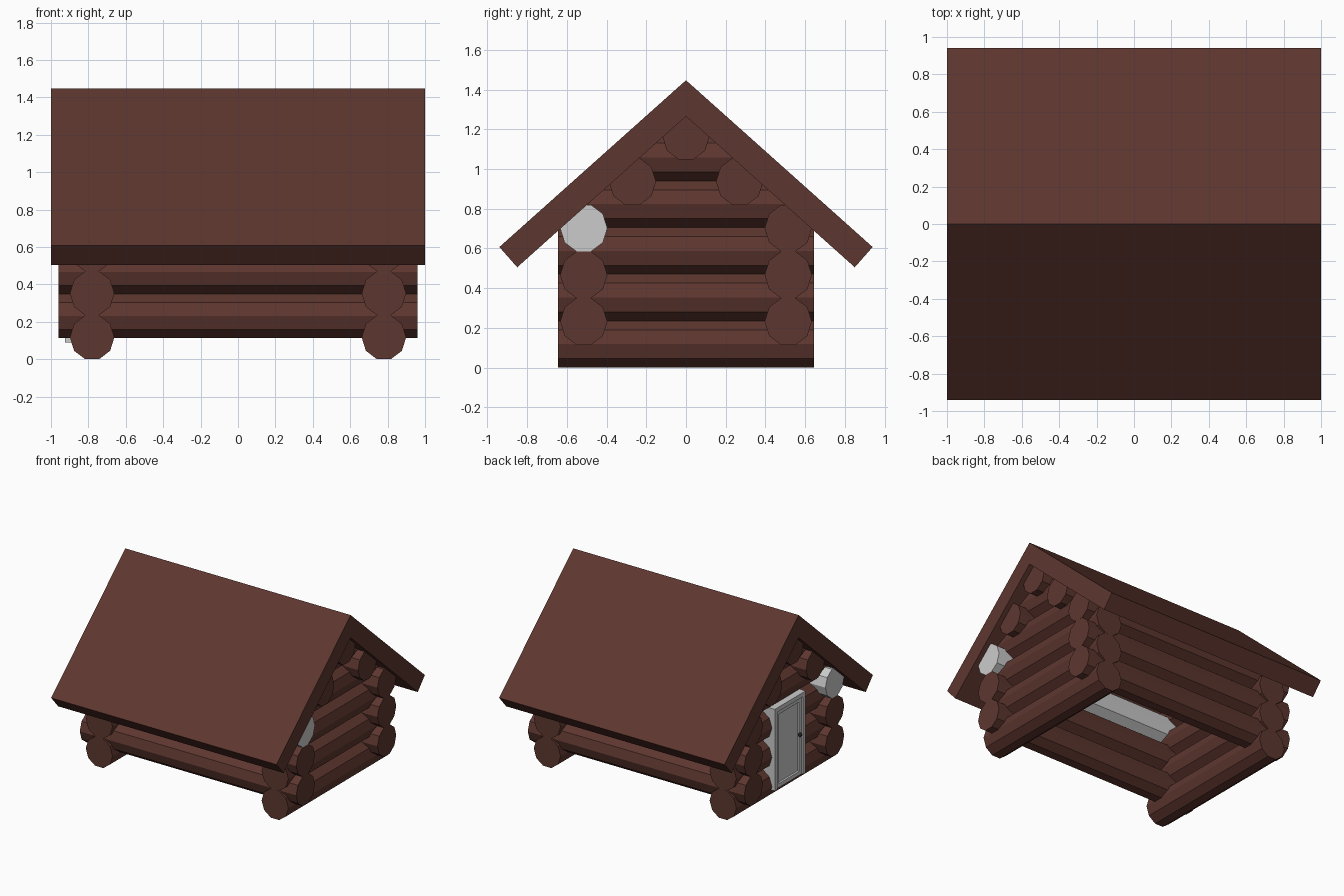
import bpy, bmesh, math
from mathutils import Vector

if "Cube" in bpy.data.objects:
    bpy.data.objects.remove(bpy.data.objects["Cube"])


def material(name, rgb):
    m = bpy.data.materials.new(name)
    m.diffuse_color = (*rgb, 1)
    m.use_nodes = True
    m.node_tree.nodes["Principled BSDF"].inputs["Base Color"].default_value = m.diffuse_color
    return m


brown = material("dark_wood", (0.11, 0.037, 0.028))
black = material("dark_metal", (0.02, 0.02, 0.02))


def finish(name, bm, mat=None):
    bmesh.ops.recalc_face_normals(bm, faces=bm.faces)
    me = bpy.data.meshes.new(name)
    bm.to_mesh(me)
    bm.free()
    if mat:
        me.materials.append(mat)
    ob = bpy.data.objects.new(name, me)
    bpy.context.collection.objects.link(ob)
    return ob


def prism(name, profile, half, axis, mat=None):
    """Extrude an (offset, z) profile from -half to +half along x or y."""
    bm = bmesh.new()
    place = (lambda u, z, t: (t, u, z)) if axis == "x" else (lambda u, z, t: (u, t, z))
    face = bm.faces.new([bm.verts.new(place(u, z, -half)) for u, z in profile])
    ext = bmesh.ops.extrude_face_region(bm, geom=[face])["geom"]
    verts = [v for v in ext if isinstance(v, bmesh.types.BMVert)]
    bmesh.ops.translate(bm, verts=verts, vec=Vector(place(0, 0, 2 * half)))
    return finish(name, bm, mat)


def log(name, u, z, half, axis, mat=brown):
    ring = [(u + 0.119 * math.cos(i * math.tau / 10),
             z + 0.1235 * math.sin(i * math.tau / 10)) for i in range(10)]
    return prism(name, ring, half, axis, mat)


def box(name, x0, x1, y0, y1, z0, z1, mat=None):
    return prism(name, [(y0, z0), (y1, z0), (y1, z1), (y0, z1)], (x1 - x0) / 2, "x", mat)


STEP = 0.235

# Gable wall logs, shortened toward the ridge
for side, s in (("left", -1), ("right", 1)):
    for k, half in enumerate((0.645, 0.645, 0.645, 0.5, 0.29)):
        log(f"{side}_gable_log_{k + 1}", s * 0.78, 0.1175 + STEP * k, half, "y")

# Long wall logs; the top front one is left unpainted
for side, s in (("front", -1), ("back", 1)):
    for k in range(3):
        bare = side == "front" and k == 2
        log(f"{side}_wall_log_{k + 1}", s * 0.515, 0.232 + STEP * k, 0.96, "x",
            None if bare else brown)

# Roof purlins and ridge log
for side, s in (("front", -1), ("back", 1)):
    log(f"{side}_purlin", s * 0.27, 0.937, 0.96, "x")
log("ridge_log", 0, 1.165, 0.96, "x")

# Gabled roof slab
prism("roof", [(0, 1.447), (0.94, 0.607), (0.85, 0.505), (0, 1.265),
               (-0.85, 0.505), (-0.94, 0.607)], 1.0, "x", brown)

# Door frame on the left gable
for name, y0, y1, z0, z1 in (("front_door_jamb", -0.195, -0.16, 0.09, 0.745),
                             ("back_door_jamb", 0.16, 0.195, 0.09, 0.745),
                             ("door_lintel", -0.16, 0.16, 0.71, 0.745)):
    box(name, -0.925, -0.80, y0, y1, z0, z1).location.x = -0.8625

# Door leaf with a recessed panel
bm = bmesh.new()
bmesh.ops.create_cube(bm, size=1)
for v in bm.verts:
    v.co = (-0.86 + v.co.x * 0.11, v.co.y * 0.32, 0.40 + v.co.z * 0.62)
outer = [f for f in bm.faces if f.calc_center_median().x < -0.9]
bmesh.ops.inset_region(bm, faces=outer, thickness=0.045)
bmesh.ops.inset_region(bm, faces=outer, thickness=0.008, depth=-0.01)
finish("door", bm)

# Door knob
bm = bmesh.new()
bmesh.ops.create_uvsphere(bm, u_segments=10, v_segments=6, radius=0.016)
bmesh.ops.translate(bm, verts=bm.verts, vec=(-0.925, -0.125, 0.42))
finish("door_knob", bm, black)
